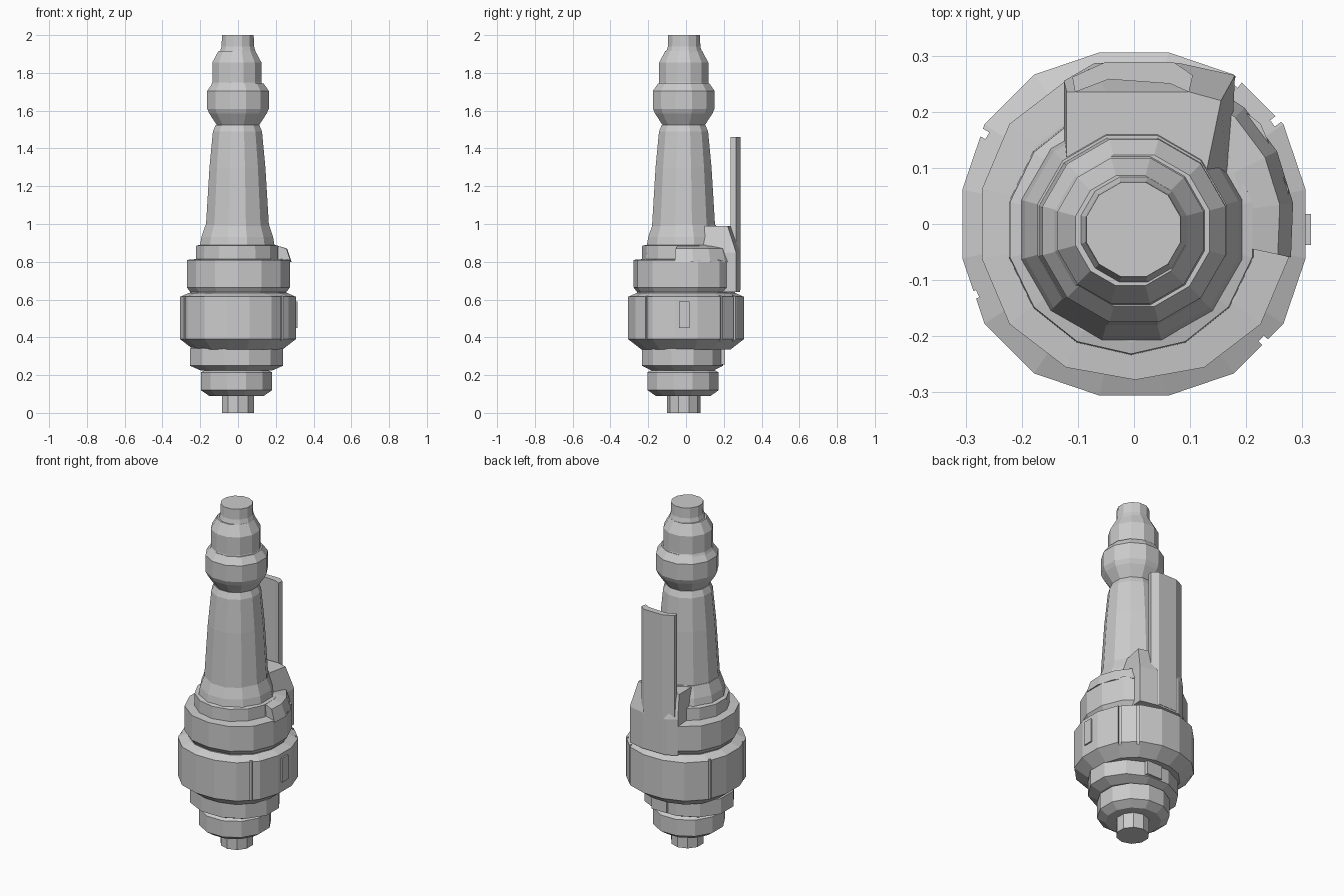
import bpy, bmesh, math
from mathutils import Matrix

if "Cube" in bpy.data.objects:
    bpy.data.objects.remove(bpy.data.objects["Cube"])


def finish(name, bm):
    bmesh.ops.recalc_face_normals(bm, faces=bm.faces)
    me = bpy.data.meshes.new(name)
    bm.to_mesh(me)
    bm.free()
    ob = bpy.data.objects.new(name, me)
    bpy.context.collection.objects.link(ob)
    return ob


def loft(name, rings):
    """Closed solid through a list of equal-length point rings."""
    bm = bmesh.new()
    vs = [[bm.verts.new(p) for p in ring] for ring in rings]
    n = len(vs[0])
    for a, b in zip(vs, vs[1:]):
        for i in range(n):
            j = (i + 1) % n
            bm.faces.new((a[i], a[j], b[j], b[i]))
    bm.faces.new(vs[0][::-1])
    bm.faces.new(vs[-1])
    return finish(name, bm)


def turned(name, profile, sides=12, power=2.0, cx=0, cy=0, sy=1.0):
    """Faceted turned part; profile is (flat radius, z), power > 2 squares it off."""
    half = math.pi / sides
    norm = (math.cos(half) ** power + math.sin(half) ** power) ** (1 / power) / math.cos(half)
    rings = []
    for r, z in profile:
        ring = []
        for i in range(sides):
            a = half + i * 2 * half
            c, s = math.cos(a), math.sin(a)
            k = r * norm / (abs(c) ** power + abs(s) ** power) ** (1 / power)
            ring.append((cx + k * c, cy + k * s * sy, z))
        rings.append(ring)
    return loft(name, rings)


def sector(name, section, a0, a1, steps):
    """Section of (radius, z) points swept round part of a circle."""
    rings = []
    for i in range(steps + 1):
        a = math.radians(a0 + (a1 - a0) * i / steps)
        rings.append([(r * math.cos(a), r * math.sin(a), z) for r, z in section])
    return loft(name, rings)


def box(name, size, loc, angle=0):
    bm = bmesh.new()
    m = (Matrix.Rotation(math.radians(angle), 4, 'Z') @ Matrix.Translation(loc)
         @ Matrix.Diagonal((*size, 1)))
    bmesh.ops.create_cube(bm, size=1, matrix=m)
    return finish(name, bm)


# Lower stub and stepped rings
turned("bottom_stub", [(.085, 0), (.085, .12)], 10, cy=-.012)
turned("lower_ring", [(.145, .09), (.188, .12), (.188, .215), (.15, .235)], 12, cx=-.008, cy=-.015)
turned("stepped_ring", [(.19, .225), (.247, .25), (.247, .34), (.22, .36)], 12,
       cx=-.008, cy=-.018, sy=.87)

# Main drum with narrow seam slits
drum = turned("main_drum", [(.235, .335), (.306, .39), (.306, .615), (.26, .635)], 16, power=2.25)
for i, ang in enumerate((36, 54, 149, 204, 318)):
    slit = box(f"slit_cutter_{i}", (.06, .014, .5), (.335, 0, .55), ang)
    slit.hide_render = True
    slit.hide_viewport = True
    slit.display_type = 'WIRE'
    mod = drum.modifiers.new(f"slit_{i}", 'BOOLEAN')
    mod.operation = 'DIFFERENCE'
    mod.object = slit
    mod.solver = 'EXACT'

# Upper drum and its raised shoulder on the right
turned("upper_drum", [(.255, .61), (.255, .64), (.273, .665), (.273, .81), (.215, .815)],
       14, power=2.2, cx=.002)
sector("right_shoulder", [(.15, .80), (.286, .80), (.262, .87), (.20, .888), (.15, .888)], -12, 66, 4)

# Collars leading to the shaft
turned("shaft_base", [(.218, .80), (.216, .885), (.195, .89)], 14, cx=-.005, cy=-.01)
turned("shaft_flare", [(.2, .87), (.19, .93), (.168, .995)], 12, cx=-.004, cy=-.01)

# Tapered shaft and head
turned("shaft", [(.168, .97), (.148, 1.3), (.130, 1.49), (.115, 1.525)], 12, cx=-.003, cy=-.013)
turned("neck", [(.10, 1.49), (.10, 1.6)], 10, cy=-.012)
turned("head_collar", [(.10, 1.505), (.152, 1.585), (.163, 1.61), (.163, 1.705), (.135, 1.745)],
       12, cy=-.012)
turned("head_sleeve", [(.138, 1.73), (.130, 1.75), (.130, 1.855), (.098, 1.915)], 12,
       cx=-.006, cy=-.012)
turned("tip", [(.098, 1.90), (.086, 1.94), (.084, 2.0)], 12, cx=-.001, cy=-.01)

# Mounting block at the back, spreading towards its foot
block = [(-.12, .05), (.12, .05), (.155, .22), (.10, .262), (-.05, .262), (-.12, .235)]
foot = [(-.125, .05), (.17, .05), (.18, .265), (.08, .287), (-.07, .287), (-.125, .255)]
loft("back_block", [[(x, y, .64) for x, y in foot], [(x, y, .85) for x, y in foot],
                    [(x, min(y, .235), .99) for x, y in block]])

# Tall curved plate rising from the block
plate = [(-.11, .262), (-.05, .289), (.07, .289), (.105, .265),
         (.098, .235), (.065, .25), (-.045, .258), (-.105, .235)]
loft("back_plate", [[(x, y, z) for x, y in plate] for z in (.65, 1.46)])

# Small side grip and rear lug under the drum
box("side_grip", (.035, .055, .14), (.2975, -.01, .52))
box("rear_lug", (.10, .035, .11), (.03, .19, .31))
